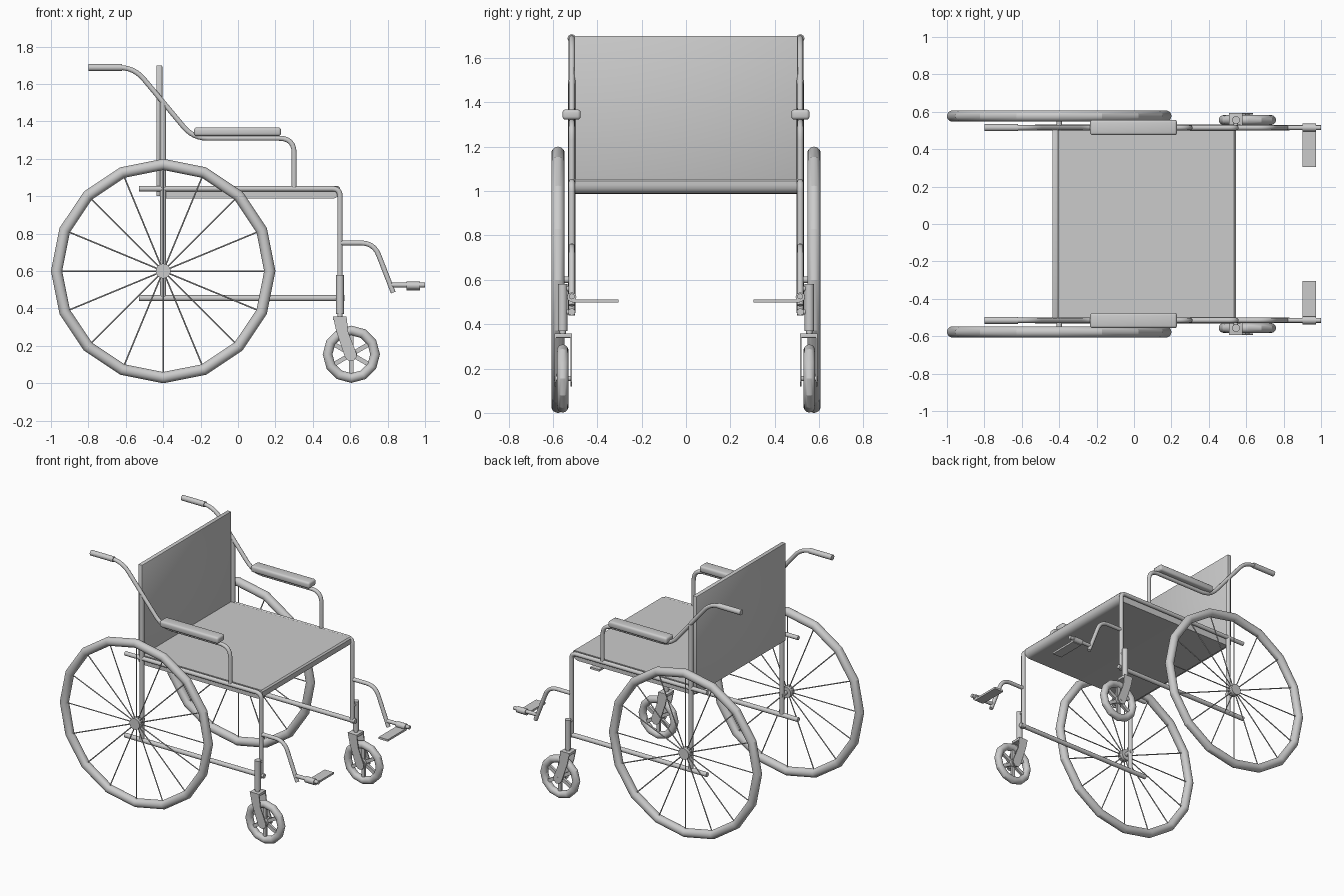
import bpy, bmesh, math
from mathutils import Vector, Matrix

if "Cube" in bpy.data.objects:
    bpy.data.objects.remove(bpy.data.objects["Cube"])

Y = 0.515  # side frame plane


def finish(ob, mirror=True, angle=40):
    bpy.ops.object.select_all(action='DESELECT')
    ob.select_set(True)
    bpy.context.view_layer.objects.active = ob
    bpy.ops.object.shade_smooth_by_angle(angle=math.radians(angle))
    if mirror:
        m = ob.modifiers.new("mirror", 'MIRROR')
        m.use_axis = (False, True, False)
    return ob


def from_bm(name, bm, **kw):
    me = bpy.data.meshes.new(name)
    bm.to_mesh(me)
    bm.free()
    ob = bpy.data.objects.new(name, me)
    bpy.context.collection.objects.link(ob)
    return finish(ob, **kw)


def add_rod(bm, a, b, r, n=12):
    a, b = Vector(a), Vector(b)
    d = b - a
    mat = Matrix.Translation((a + b) / 2) @ d.to_track_quat('Z', 'Y').to_matrix().to_4x4()
    bmesh.ops.create_cone(bm, cap_ends=True, segments=n, radius1=r, radius2=r,
                          depth=d.length, matrix=mat)


def rods(name, items, n=12, **kw):
    bm = bmesh.new()
    for a, b, r in items:
        add_rod(bm, a, b, r, n)
    return from_bm(name, bm, **kw)


def box(name, lo, hi, bevel=0.0, segs=2, **kw):
    lo, hi = Vector(lo), Vector(hi)
    bm = bmesh.new()
    bmesh.ops.create_cube(bm, size=1, matrix=Matrix.Translation((lo + hi) / 2)
                          @ Matrix.Diagonal((*(hi - lo), 1)))
    if bevel:
        bmesh.ops.bevel(bm, geom=bm.edges[:], offset=bevel, segments=segs,
                        profile=0.5, affect='EDGES')
    return from_bm(name, bm, **kw)


def tube(name, corners, r, fillet=0.06, y=Y):
    """Bent tube through (x, z) corners with rounded bends."""
    p = [Vector((x, y, z)) for x, z in corners]
    path = [p[0]]
    for a, b, c in zip(p, p[1:], p[2:]):
        s, e = b + (a - b).normalized() * fillet, b + (c - b).normalized() * fillet
        for i in range(7):
            t = i / 6
            path.append(s * (1 - t) ** 2 + b * 2 * t * (1 - t) + e * t * t)
    path.append(p[-1])
    cu = bpy.data.curves.new(name, 'CURVE')
    cu.dimensions = '3D'
    cu.bevel_depth, cu.bevel_resolution, cu.use_fill_caps = r, 3, True
    sp = cu.splines.new('POLY')
    sp.points.add(len(path) - 1)
    for q, v in zip(sp.points, path):
        q.co = (*v, 1)
    ob = bpy.data.objects.new(name, cu)
    bpy.context.collection.objects.link(ob)
    bpy.ops.object.select_all(action='DESELECT')
    ob.select_set(True)
    bpy.context.view_layer.objects.active = ob
    bpy.ops.object.convert(target='MESH')
    return finish(bpy.context.object, angle=50)


def ring(name, c, major, minor, n, angle):
    bpy.ops.mesh.primitive_torus_add(major_radius=major, minor_radius=minor, major_segments=n,
                                     minor_segments=20, location=c, rotation=(math.pi / 2, 0, 0))
    ob = bpy.context.object
    ob.name = name
    bpy.ops.object.transform_apply(location=True, rotation=True, scale=True)
    return finish(ob, angle=angle)


def polar(c, r, a):
    return (c[0] + r * math.cos(a), c[1], c[2] + r * math.sin(a))


# Seat: slab with a rounded lower front edge, and back panel
bm = bmesh.new()
prof = [(-0.41, 1.055), (-0.41, 0.987), (0.505, 0.987)]
prof += [(0.505 + 0.04 * math.sin(a), 1.027 - 0.04 * math.cos(a))
         for a in (math.pi / 8 * i for i in range(1, 5))]
prof += [(0.545, 1.045), (0.535, 1.055)]
f = bm.faces.new([bm.verts.new((x, -0.5, z)) for x, z in prof])
g = bmesh.ops.extrude_face_region(bm, geom=[f])
bmesh.ops.translate(bm, vec=(0, 1, 0), verts=[v for v in g['geom'] if isinstance(v, bmesh.types.BMVert)])
bmesh.ops.recalc_face_normals(bm, faces=bm.faces[:])
from_bm("seat", bm, mirror=False)
box("backrest", (-0.437, -0.505, 1.0), (-0.405, 0.505, 1.70), 0.006, mirror=False)

# Side frames
tube("seat_and_front_tube", [(-0.53, 1.04), (0.545, 1.04), (0.545, 0.44)], 0.015, 0.04)
rods("lower_tube", [((-0.53, Y, 0.455), (0.57, Y, 0.455), 0.016)])
rods("rear_post", [((-0.4, Y, 0.45), (-0.4, Y, 1.50), 0.016)])
tube("handle_and_arm_tube", [(-0.79, 1.688), (-0.555, 1.688), (-0.24, 1.31), (0.3, 1.31), (0.3, 1.04)],
     0.014, 0.08)
rods("hand_grip", [((-0.8, Y, 1.688), (-0.62, Y, 1.688), 0.019)], n=16)
box("armrest_pad", (-0.235, 0.475, 1.322), (0.23, 0.557, 1.368), 0.014, 3)

# Footrests
tube("footrest_tube", [(0.55, 0.75), (0.727, 0.75), (0.83, 0.485)], 0.014, 0.07)
rods("footrest_bar", [((0.82, Y, 0.525), (1.0, Y, 0.525), 0.013),
                      ((0.9, Y, 0.522), (0.972, Y, 0.522), 0.021)])
box("footplate", (0.9, 0.305, 0.497), (0.972, Y, 0.511))

# Rear wheels
C = (-0.4, 0.577, 0.6)
ring("rear_wheel_rim", C, 0.57, 0.03, 16, 20)
rods("rear_wheel_spokes", [(C, polar(C, 0.56, i * math.pi / 8), 0.004) for i in range(16)], n=6)
rods("rear_wheel_hub", [((-0.4, 0.555, 0.6), (-0.4, 0.599, 0.6), 0.04),
                        ((-0.4, 0.50, 0.6), (-0.4, 0.57, 0.6), 0.015)], n=16)

# Casters
K = (0.606, 0.556, 0.155)
ring("caster_tyre", K, 0.127, 0.026, 12, 25)
bm = bmesh.new()
for i in range(6):
    a = math.pi / 6 + i * math.pi / 3
    m = Matrix.Translation(K) @ Matrix.Rotation(-a, 4, 'Y') @ Matrix.Translation((0.055, 0, 0))
    bmesh.ops.create_cube(bm, size=1, matrix=m @ Matrix.Diagonal((0.11, 0.018, 0.024, 1)))
from_bm("caster_spokes", bm)
rods("caster_hub", [((K[0], 0.53, K[2]), (K[0], 0.582, K[2]), 0.03),
                    ((K[0], 0.514, K[2]), (K[0], 0.594, K[2]), 0.012)], n=16)

# Caster forks: top bridge and two bent blades
box("fork_bridge", (0.508, 0.517, 0.338), (0.58, 0.591, 0.358), 0.003)
bm = bmesh.new()
blade = [(0.508, 0.358), (0.525, 0.28), (0.572, 0.14), (0.59, 0.12), (0.615, 0.118),
         (0.635, 0.14), (0.632, 0.165), (0.59, 0.27), (0.58, 0.358)]
for y in (0.514, 0.586):
    f = bm.faces.new([bm.verts.new((x, y, z)) for x, z in blade])
    g = bmesh.ops.extrude_face_region(bm, geom=[f])
    bmesh.ops.translate(bm, vec=(0, 0.007, 0), verts=[v for v in g['geom'] if isinstance(v, bmesh.types.BMVert)])
bmesh.ops.recalc_face_normals(bm, faces=bm.faces[:])
from_bm("fork_blades", bm)
rods("caster_housing", [((0.545, 0.556, 0.37), (0.545, 0.556, 0.58), 0.021),
                        ((0.545, 0.556, 0.34), (0.545, 0.556, 0.38), 0.014)], n=16)
rods("housing_brackets", [((0.545, Y, z), (0.545, 0.55, z), 0.012) for z in (0.455, 0.56)])
